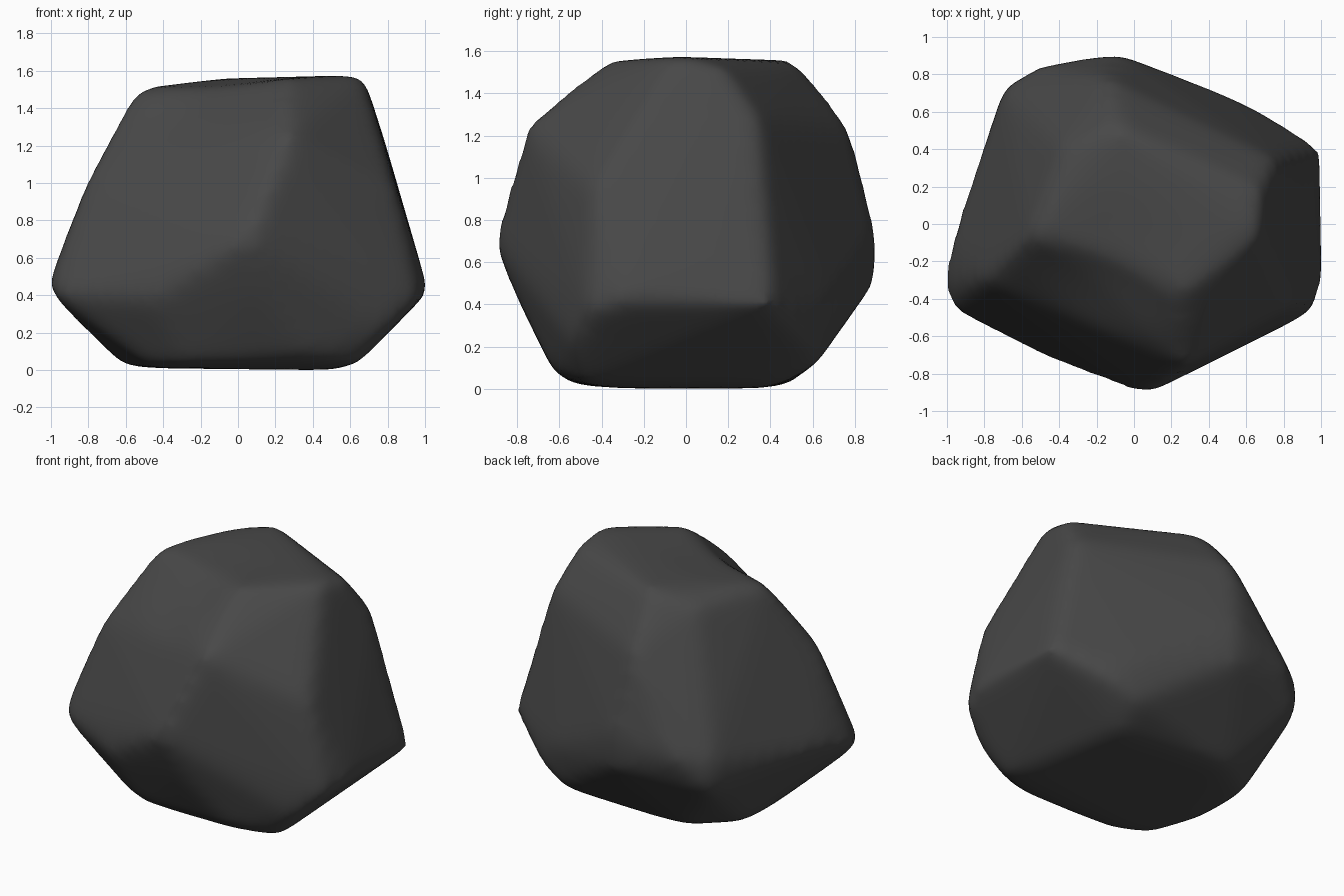
import bpy
import bmesh
from mathutils import Vector

default_cube = bpy.data.objects.get("Cube")
if default_cube:
    bpy.data.objects.remove(default_cube, do_unlink=True)

# Corner points of the boulder, grouped by height
top_corners = [(-.55, -.06, 1.51), (.25, -.39, 1.56), (.67, -.05, 1.58),
               (.69, .17, 1.53), (-.1, .53, 1.56), (-.38, .42, 1.48)]
upper_corners = [(.28, -.76, 1.25), (.85, -.44, .95), (-.14, .78, 1.25),
                 (.77, .34, 1.28), (-.8, -.3, 1.05)]
middle_corners = [(.06, -.92, .7), (-.08, .91, .72), (-.08, .9, .5),
                  (-.7, .72, .62), (-.69, .73, .43), (-.51, .85, .64),
                  (1, .41, .4), (1.02, -.28, .42), (.97, -.46, .37),
                  (-1, -.45, .4), (-1.02, -.3, .46), (-.98, -.09, .5),
                  (-.46, -.72, .38), (.1, -.8, .42), (.5, .69, .4)]
base_corners = [(-.46, -.47, .01), (-.28, -.57, .03), (.38, -.63, .07),
                (.63, -.49, .02), (.81, -.54, .22), (.56, -.3, 0),
                (.69, .59, .22), (.5, .63, .12), (.45, .4, 0),
                (-.34, .48, .01), (-.63, .28, .04), (-.6, -.1, .02)]


def material(name, grey, roughness):
    mat = bpy.data.materials.new(name)
    mat.use_nodes = True
    colour = (grey, grey, grey, 1)
    mat.diffuse_color = colour
    shader = mat.node_tree.nodes["Principled BSDF"]
    shader.inputs["Base Color"].default_value = colour
    shader.inputs["Roughness"].default_value = roughness
    return mat


def faceted_hull(name, points):
    """Wrap the corner points in a convex faceted solid."""
    bm = bmesh.new()
    for point in points:
        bm.verts.new(point)
    result = bmesh.ops.convex_hull(bm, input=bm.verts)
    unused = {g for g in result["geom_interior"] + result["geom_unused"]
              if isinstance(g, bmesh.types.BMVert)}
    bmesh.ops.delete(bm, geom=list(unused), context='VERTS')
    bmesh.ops.recalc_face_normals(bm, faces=bm.faces)
    mesh = bpy.data.meshes.new(name)
    bm.to_mesh(mesh)
    bm.free()
    obj = bpy.data.objects.new(name, mesh)
    bpy.context.collection.objects.link(obj)
    return obj


def even_mesh(obj, size):
    """Replace the facets with an even, dense mesh."""
    remesh = obj.modifiers.new("even_mesh", 'REMESH')
    remesh.mode = 'VOXEL'
    remesh.voxel_size = size
    graph = bpy.context.evaluated_depsgraph_get()
    mesh = bpy.data.meshes.new_from_object(obj.evaluated_get(graph))
    obj.modifiers.clear()
    obj.data = mesh


def dent(mesh, centre, push, radius):
    """Press a soft hollow into the surface."""
    for v in mesh.vertices:
        near = 1 - ((v.co - centre).length / radius) ** 2
        if near > 0:
            v.co += push * near ** 2


# Boulder
boulder = faceted_hull("boulder", top_corners + upper_corners + middle_corners + base_corners)
even_mesh(boulder, 0.04)

# Hollow along the front edge of the top
dent(boulder.data, Vector((-.13, -.25, 1.5)), Vector((.02, .05, -.02)), .5)

# Worn, rounded ridges
soften = boulder.modifiers.new("soft_ridges", 'SMOOTH')
soften.factor = 0.5
soften.iterations = 20

boulder.data.materials.clear()
boulder.data.materials.append(material("dark_grey_stone", .065, .9))
for face in boulder.data.polygons:
    face.use_smooth = True
    face.material_index = 0
